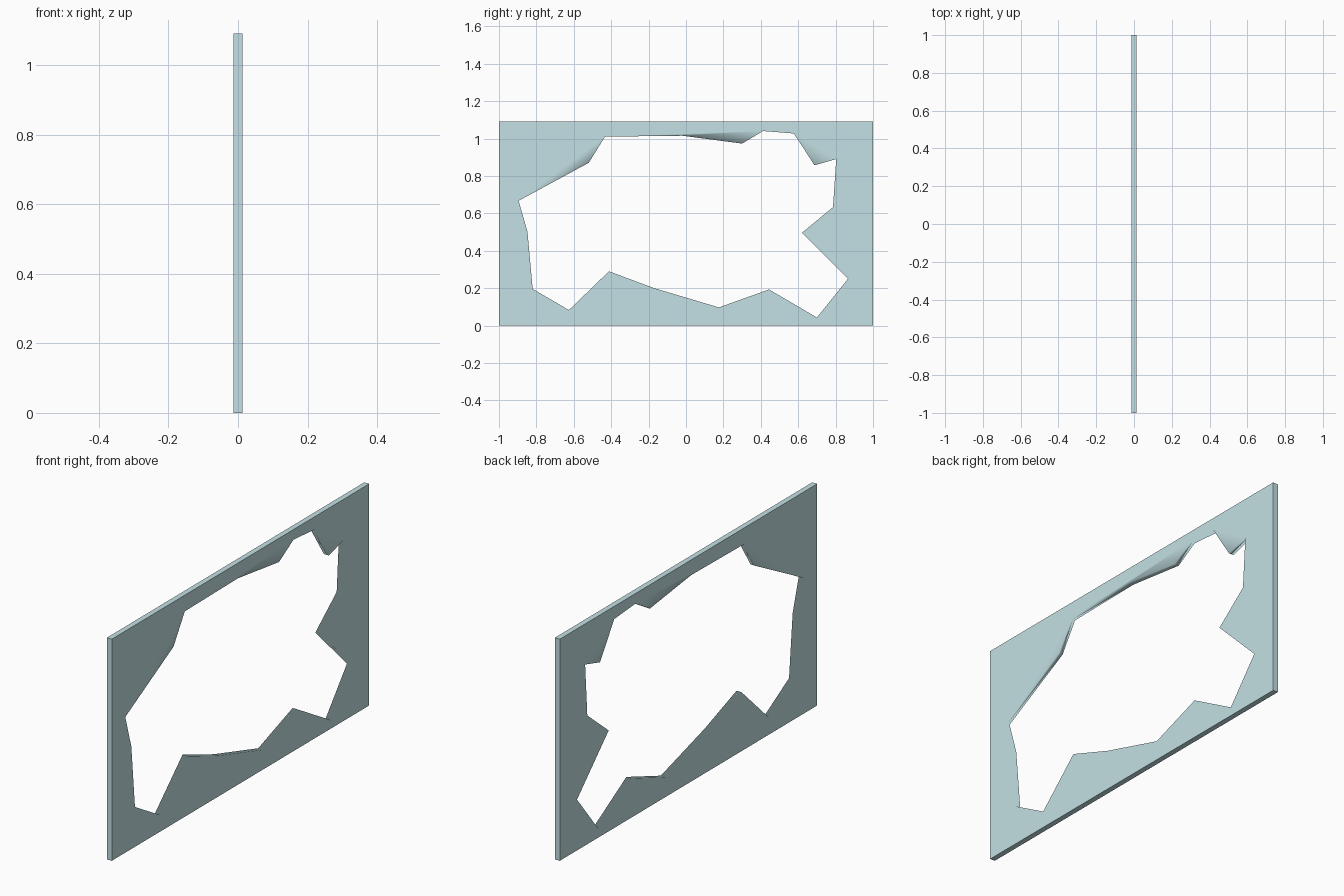
import bpy, bmesh
from mathutils import Vector
from mathutils.geometry import tessellate_polygon

if "Cube" in bpy.data.objects:
    bpy.data.objects.remove(bpy.data.objects["Cube"])

HALF_T = 0.0135   # half of the pane thickness
HEIGHT = 1.09

# Pane outline and jagged broken opening, as (y, z)
outline = [(-1, 0), (1, 0), (1, HEIGHT), (-1, HEIGHT)]
opening = [(-0.895, 0.667), (-0.52, 0.87), (-0.433, 1.01), (-0.02, 1.015),
           (0.30, 0.973), (0.412, 1.04), (0.577, 1.027), (0.687, 0.857),
           (0.803, 0.89), (0.786, 0.633), (0.62, 0.496), (0.866, 0.25),
           (0.70, 0.043), (0.444, 0.193), (0.176, 0.097), (-0.17, 0.20),
           (-0.412, 0.29), (-0.626, 0.083), (-0.82, 0.196), (-0.848, 0.504)]

# Two sheets sharing one triangulation, joined by walls along both loops
loops = [[Vector((y, z, 0)) for y, z in loop] for loop in (outline, opening)]
tris = tessellate_polygon(loops)
points = outline + opening
bm = bmesh.new()
near, far = ([bm.verts.new((x, y, z)) for y, z in points] for x in (HALF_T, -HALF_T))
for tri in tris:
    bm.faces.new([near[i] for i in tri])
    bm.faces.new([far[i] for i in reversed(tri)])
for start, count in ((0, len(outline)), (len(outline), len(opening))):
    for k in range(count):
        a, b = start + k, start + (k + 1) % count
        bm.faces.new((near[a], near[b], far[b], far[a]))
bmesh.ops.recalc_face_normals(bm, faces=bm.faces[:])

# Crisp outer frame, softly shaded broken rim
corners = set(near[:4] + far[:4])
for f in bm.faces:
    f.smooth = True
for e in bm.edges:
    if all(v in corners for v in e.verts):
        e.smooth = False

mesh = bpy.data.meshes.new("broken_glass_pane")
bm.to_mesh(mesh)
bm.free()
pane = bpy.data.objects.new("broken_glass_pane", mesh)
bpy.context.collection.objects.link(pane)

# Large faces dominate the normals so the sheets stay flat
weighted = pane.modifiers.new("flat_sheets", 'WEIGHTED_NORMAL')
weighted.mode = 'FACE_AREA'
weighted.weight = 100
weighted.keep_sharp = True

# Pale blue glass
glass = bpy.data.materials.new("pale_glass")
glass.diffuse_color = (0.55, 0.75, 0.78, 1)
glass.use_nodes = True
glass.node_tree.nodes["Principled BSDF"].inputs["Base Color"].default_value = glass.diffuse_color
mesh.materials.append(glass)
